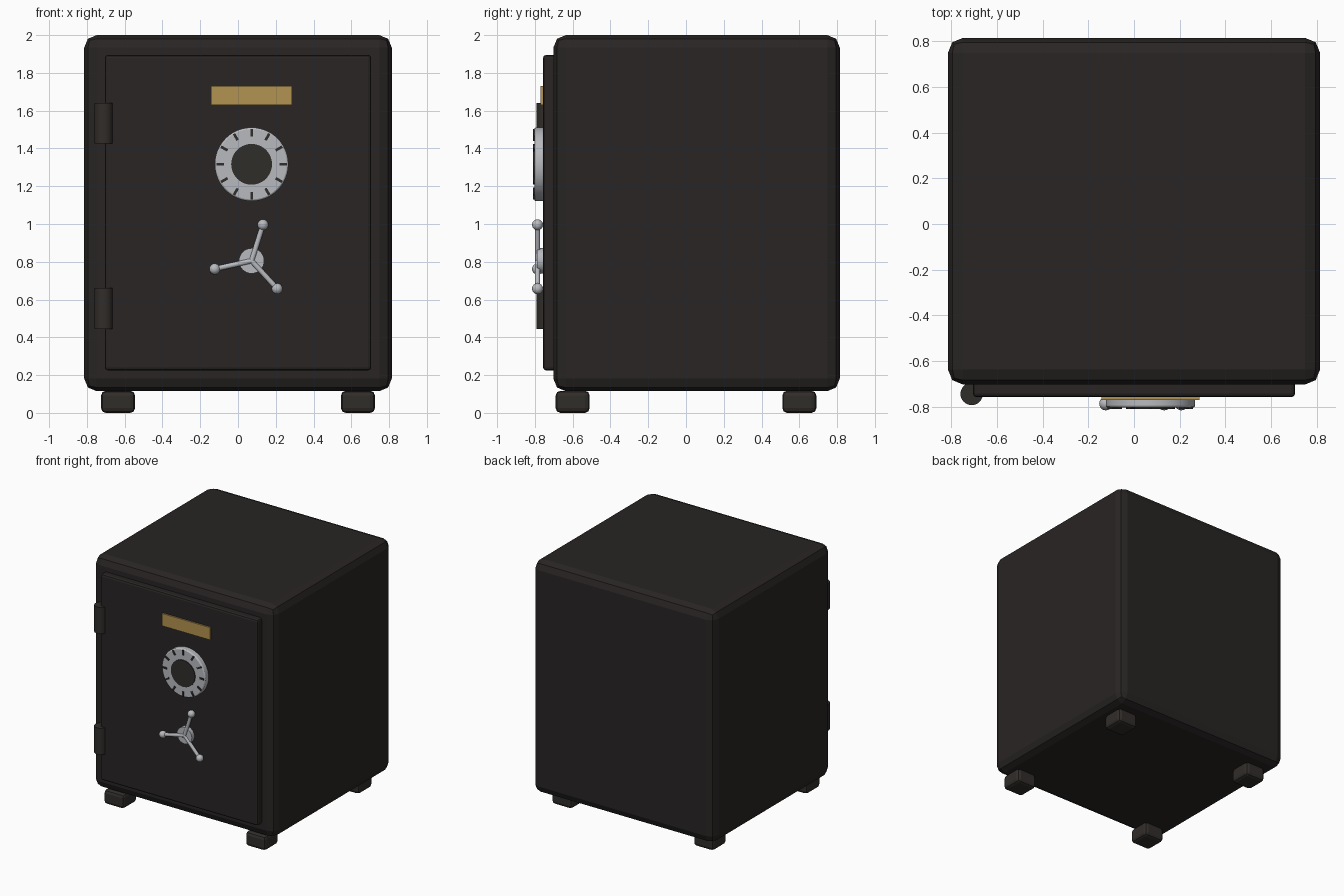
import bpy
from math import radians, cos, sin, pi
from mathutils import Vector

if "Cube" in bpy.data.objects:
    bpy.data.objects.remove(bpy.data.objects["Cube"])


def material(name, rgb):
    m = bpy.data.materials.new(name)
    m.diffuse_color = (*rgb, 1)
    m.use_nodes = True
    m.node_tree.nodes["Principled BSDF"].inputs["Base Color"].default_value = m.diffuse_color
    return m


BLACK = material("black_paint", (0.021, 0.018, 0.017))
DARK = material("dark_metal", (0.03, 0.026, 0.023))
STEEL = material("steel", (0.48, 0.49, 0.52))
BRASS = material("brass", (0.45, 0.29, 0.08))


def finish(name, mat, bevel=0, segments=2, smooth=False):
    ob = bpy.context.object
    ob.name = name
    ob.data.materials.append(mat)
    if bevel:
        mod = ob.modifiers.new("Bevel", "BEVEL")
        mod.width, mod.segments = bevel, segments
        mod.limit_method = "ANGLE"
        mod.angle_limit = radians(40)
    if smooth:
        bpy.ops.object.shade_smooth_by_angle(angle=radians(35))
    return ob


def box(name, lo, hi, mat, bevel=0, segments=2):
    lo, hi = Vector(lo), Vector(hi)
    bpy.ops.mesh.primitive_cube_add(size=1, location=(lo + hi) / 2)
    bpy.context.object.scale = hi - lo
    bpy.ops.object.transform_apply(location=False, rotation=False, scale=True)
    return finish(name, mat, bevel, segments)


def rod(name, a, b, r, mat, sides=32, bevel=0, segments=2):
    a, b = Vector(a), Vector(b)
    bpy.ops.mesh.primitive_cylinder_add(vertices=sides, radius=r, depth=(b - a).length,
                                        location=(a + b) / 2)
    bpy.context.object.rotation_euler = (b - a).to_track_quat("Z", "Y").to_euler()
    return finish(name, mat, bevel, segments, True)


# Cabinet and door
box("safe_body", (-0.814, -0.702, 0.115), (0.814, 0.814, 2.0), BLACK, 0.066)
box("door", (-0.705, -0.757, 0.225), (0.705, -0.66, 1.895), BLACK, 0.016)

# Feet
for sx, side in ((-1, "left"), (1, "right")):
    for sy, end in ((-1, "front"), (1, "back")):
        x, y = 0.635 * sx, 0.6 * sy
        box(f"{end}_{side}_foot", (x - 0.09, y - 0.09, 0), (x + 0.09, y + 0.09, 0.117), DARK, 0.025)

# Hinges
for z0, z1, label in ((0.445, 0.66, "lower"), (1.425, 1.64, "upper")):
    rod(f"{label}_hinge", (-0.71, -0.743, z0), (-0.71, -0.743, z1), 0.049, DARK)

# Name plate, left blank
CX = 0.072
box("plate", (CX - 0.215, -0.769, 1.63), (CX + 0.215, -0.75, 1.73), BRASS)

# Combination dial with ticks and central knob
DZ = 1.316
rod("dial", (CX, -0.75, DZ), (CX, -0.803, DZ), 0.195, STEEL, 48, 0.009)
rod("dial_knob", (CX, -0.79, DZ), (CX, -0.809, DZ), 0.108, DARK, 40)
for i in range(12):
    a = i * pi / 6
    tick = box("dial_tick", (-0.007, -0.006, -0.02), (0.007, 0.006, 0.02), DARK)
    tick.location = (CX + 0.167 * sin(a), -0.803, DZ + 0.167 * cos(a))
    tick.rotation_euler.y = a

# Three-spoke handle
HZ, HY = 0.805, -0.786
rod("handle_hub", (CX, -0.75, HZ), (CX, -0.79, HZ), 0.067, STEEL)
for i in range(3):
    a = radians(72.5 + 120 * i)
    tip = (CX + 0.2 * cos(a), HY, HZ + 0.2 * sin(a))
    rod("handle_spoke", (CX, HY, HZ), tip, 0.014, STEEL, 16)
    bpy.ops.mesh.primitive_uv_sphere_add(segments=20, ring_count=12, radius=0.029, location=tip)
    finish("handle_ball", STEEL, smooth=True)
